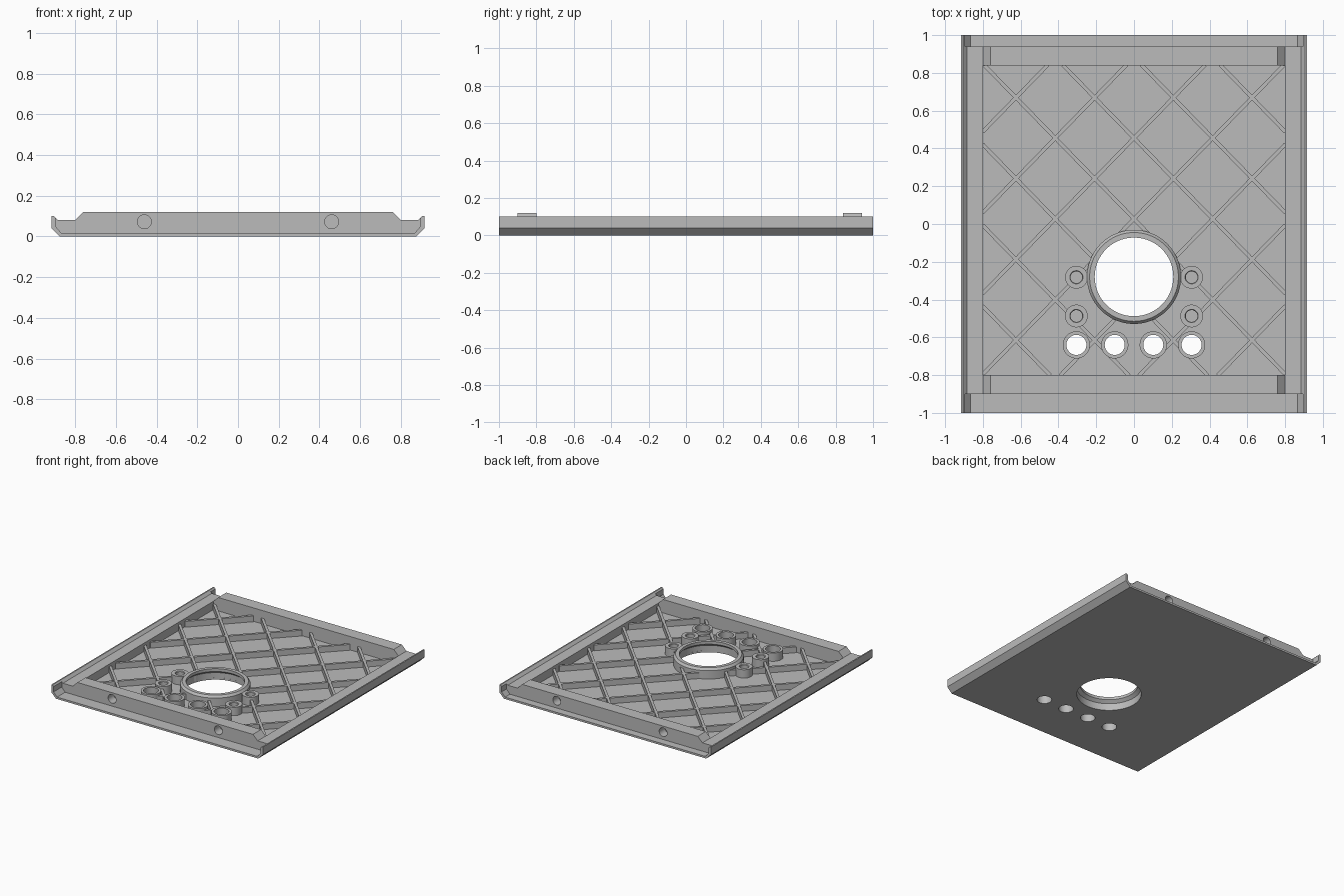
import bpy, bmesh, math
from mathutils import Matrix, Vector

cube = bpy.data.objects.get("Cube")
if cube:
    bpy.data.objects.remove(cube)

grey = bpy.data.materials.new("plain grey")
grey.use_nodes = True
colour = (0.5, 0.5, 0.5, 1)
grey.diffuse_color = colour
grey.node_tree.nodes["Principled BSDF"].inputs["Base Color"].default_value = colour

FLOOR, SHELF, RAIL = 0.015, 0.08, 0.12
PX, Y0, Y1 = 0.80, -0.80, 0.84          # inner pocket
RING_Y, RING_R = -0.28, 0.232


def finish(name, bm):
    bmesh.ops.recalc_face_normals(bm, faces=bm.faces)
    mesh = bpy.data.meshes.new(name)
    bm.to_mesh(mesh)
    bm.free()
    mesh.materials.append(grey)
    ob = bpy.data.objects.new(name, mesh)
    bpy.context.collection.objects.link(ob)
    return ob


def activate(ob):
    bpy.ops.object.select_all(action="DESELECT")
    ob.select_set(True)
    bpy.context.view_layer.objects.active = ob


def smooth(ob):
    activate(ob)
    bpy.ops.object.shade_smooth_by_angle(angle=math.radians(30))


def extrude_y(name, points, ya, yb):
    """Prism from an x-z outline."""
    bm = bmesh.new()
    face = bm.faces.new([bm.verts.new((x, ya, z)) for x, z in points])
    out = bmesh.ops.extrude_face_region(bm, geom=[face])
    moved = [v for v in out["geom"] if isinstance(v, bmesh.types.BMVert)]
    bmesh.ops.translate(bm, verts=moved, vec=(0, yb - ya, 0))
    return finish(name, bm)


def lathe(name, x, y, profile, steps=64):
    """Closed r-z profile spun round a vertical axis."""
    bm = bmesh.new()
    rings = []
    for i in range(steps):
        a = math.tau * i / steps
        rings.append([bm.verts.new((x + r * math.cos(a), y + r * math.sin(a), z))
                      for r, z in profile])
    n = len(profile)
    for i in range(steps):
        p, q = rings[i], rings[(i + 1) % steps]
        for j in range(n):
            k = (j + 1) % n
            bm.faces.new((p[j], q[j], q[k], p[k]))
    ob = finish(name, bm)
    smooth(ob)
    return ob


def drill(ob, cylinders):
    """Cut cylinders given as (centre, radius, depth, rotation)."""
    bm = bmesh.new()
    for centre, radius, depth, rot in cylinders:
        bmesh.ops.create_cone(bm, cap_ends=True, segments=64, radius1=radius,
                              radius2=radius, depth=depth,
                              matrix=Matrix.Translation(centre) @ rot)
    cutter = finish("hole_cutter", bm)
    cutter.hide_render = True
    activate(ob)
    mod = ob.modifiers.new("holes", "BOOLEAN")
    mod.operation, mod.solver, mod.object = "DIFFERENCE", "EXACT", cutter
    bpy.ops.object.modifier_apply(modifier=mod.name)
    bpy.data.objects.remove(cutter)
    smooth(ob)


# Thin folded tray with chamfered lower edges and upright lips
half = [(0.875, 0), (0.915, 0.04), (0.915, 0.10), (0.905, 0.10),
        (0.895, 0.09), (0.895, 0.048), (0.866, FLOOR)]
tray = extrude_y("tray", half + [(-x, z) for x, z in reversed(half)], -1, 1)
hole_xs = (-0.305, -0.102, 0.102, 0.305)
HOLE_Y = -0.64
up = Matrix.Identity(4)
drill(tray, [((0, RING_Y, 0), RING_R, 0.1, up)]
      + [((x, HOLE_Y, 0), 0.053, 0.1, up) for x in hole_xs])

# Side rails
rail = [(PX, FLOOR), (0.866, FLOOR), (0.895, 0.048), (0.895, 0.09),
        (0.885, SHELF), (PX, SHELF)]
for side, s in (("left", 1), ("right", -1)):
    extrude_y(side + "_side_rail", [(s * x, z) for x, z in rail], Y0 - 0.1, Y1 + 0.1)

# End rails with sloped ends and two blind holes each
end = [(PX, FLOOR), (PX, SHELF), (0.76, RAIL)]
end += [(-x, z) for x, z in reversed(end)]
lying = Matrix.Rotation(math.pi / 2, 4, "X")
for name, ya, yb, outer in (("front_rail", Y0 - 0.1, Y0, Y0 - 0.1),
                            ("back_rail", Y1, Y1 + 0.1, Y1 + 0.1)):
    ob = extrude_y(name, end, ya, yb)
    drill(ob, [((x, outer, 0.072), 0.034, 0.14, lying) for x in (-0.46, 0.46)])

# Large collar round the main opening
lathe("collar", 0, RING_Y, [(RING_R, FLOOR), (RING_R, 0.055), (0.208, 0.075),
                            (0.208, 0.097), (0.235, 0.097), (0.249, 0.08),
                            (0.249, FLOOR)], 96)
obstacles = [(0, RING_Y, 0.24)]

# Through bosses
for i, x in enumerate(hole_xs):
    lathe(f"through_boss_{i + 1}", x, HOLE_Y,
          [(0.053, FLOOR), (0.053, SHELF), (0.072, SHELF), (0.072, FLOOR)])
    obstacles.append((x, HOLE_Y, 0.064))

# Screw bosses with blind holes
for i, (x, y) in enumerate((sx * 0.305, y) for sx in (-1, 1) for y in (-0.282, -0.487)):
    lathe(f"screw_boss_{i + 1}", x, y,
          [(0.031, FLOOR), (0.031, SHELF - 0.005), (0.035, SHELF),
           (0.06, SHELF), (0.06, FLOOR)])
    obstacles.append((x, y, 0.05))


# Diagonal rib lattice, interrupted by the collar and bosses
def rib_spans(slope, offset):
    xs = sorted(((Y0 - offset) / slope, (Y1 - offset) / slope))
    spans = [(max(-PX, xs[0]), min(PX, xs[1]))]
    for cx, cy, r in obstacles:
        a = 1 + slope ** 2
        b = slope * (offset - cy) - cx
        disc = b * b - a * (cx * cx + (offset - cy) ** 2 - r * r)
        if disc <= 0:
            continue
        lo, hi = (-b - math.sqrt(disc)) / a, (-b + math.sqrt(disc)) / a
        spans = [part for p, q in spans for part in ((p, min(q, lo)), (max(p, hi), q))]
    return [(p, q) for p, q in spans if q - p > 0.01]


bm = bmesh.new()
RIB_TOP, RIB_WIDTH = 0.06, 0.02
for slope in (1.027, -1.027):
    for k in range(-5, 6):
        offset = 0.027 + 0.428 * k
        for p, q in rib_spans(slope, offset):
            a = Vector((p, slope * p + offset, 0))
            b = Vector((q, slope * q + offset, 0))
            mid = (a + b) / 2 + Vector((0, 0, (FLOOR + RIB_TOP) / 2))
            turn = Matrix.Rotation(math.atan(slope), 4, "Z")
            size = Matrix.Diagonal(((b - a).length + 0.006, RIB_WIDTH, RIB_TOP - FLOOR, 1))
            bmesh.ops.create_cube(bm, size=1, matrix=Matrix.Translation(mid) @ turn @ size)
finish("lattice_ribs", bm)
